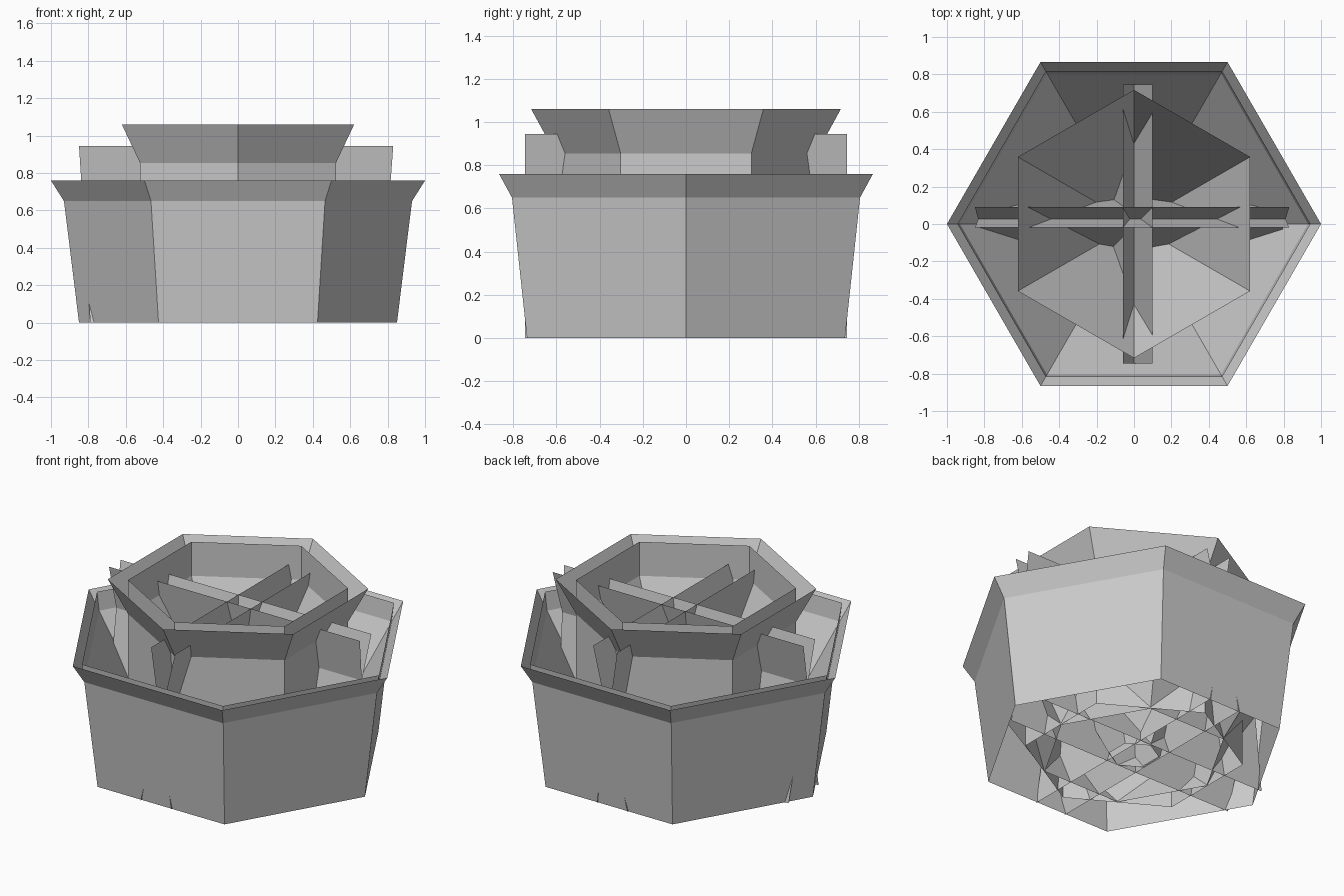
import bpy
from math import sin, cos, radians

if "Cube" in bpy.data.objects:
    bpy.data.objects.remove(bpy.data.objects["Cube"])


def make(name, verts, faces):
    mesh = bpy.data.meshes.new(name)
    mesh.from_pydata(verts, [], faces)
    mesh.update()
    obj = bpy.data.objects.new(name, mesh)
    bpy.context.scene.collection.objects.link(obj)
    return obj


def hex_shell(name, r_bottom, r_top, height, turn=0):
    """Open six-sided sheet, from the ground up to height."""
    verts = []
    for r, z in ((r_bottom, 0), (r_top, height)):
        for i in range(6):
            a = radians(turn + 60 * i)
            verts.append((r * cos(a), r * sin(a), z))
    faces = [(i, (i + 1) % 6, 6 + (i + 1) % 6, 6 + i) for i in range(6)]
    return make(name, verts, faces)


def leaf_sheet(name, bottom, top, side_bottom, side_top, along_x, height=0.945):
    """One leaning sheet: ends along its length, offset sideways at bottom and top."""
    pts = [(bottom[0], side_bottom, 0), (bottom[1], side_bottom, 0),
           (top[1], side_top, height), (top[0], side_top, height)]
    if not along_x:
        pts = [(s, l, z) for l, s, z in pts]
    return make(name, pts, [(0, 1, 2, 3)])


# Outer ring of leaves: a steep wall and a flared sheet crossing it
hex_shell("outer_wall", 0.85, 0.944, 0.76)
hex_shell("outer_flare", 0.52, 1.0, 0.76)

# Inner, taller ring turned by 30 degrees: upright wall and flared sheet
hex_shell("inner_wall", 0.605, 0.605, 1.06, 30)
hex_shell("inner_flare", 0.14, 0.717, 1.06, 30)

# Crossed pairs of leaning sheets through the middle
leaf_sheet("side_leaf_a", (-0.79, 0.76), (-0.85, 0.83), -0.14, 0.09, True)
leaf_sheet("side_leaf_b", (-0.79, 0.76), (-0.85, 0.83), 0.147, -0.02, True)
leaf_sheet("front_leaf_a", (-0.745, 0.745), (-0.745, 0.745), -0.13, 0.10, False)
leaf_sheet("front_leaf_b", (-0.745, 0.745), (-0.745, 0.745), 0.075, -0.06, False)
